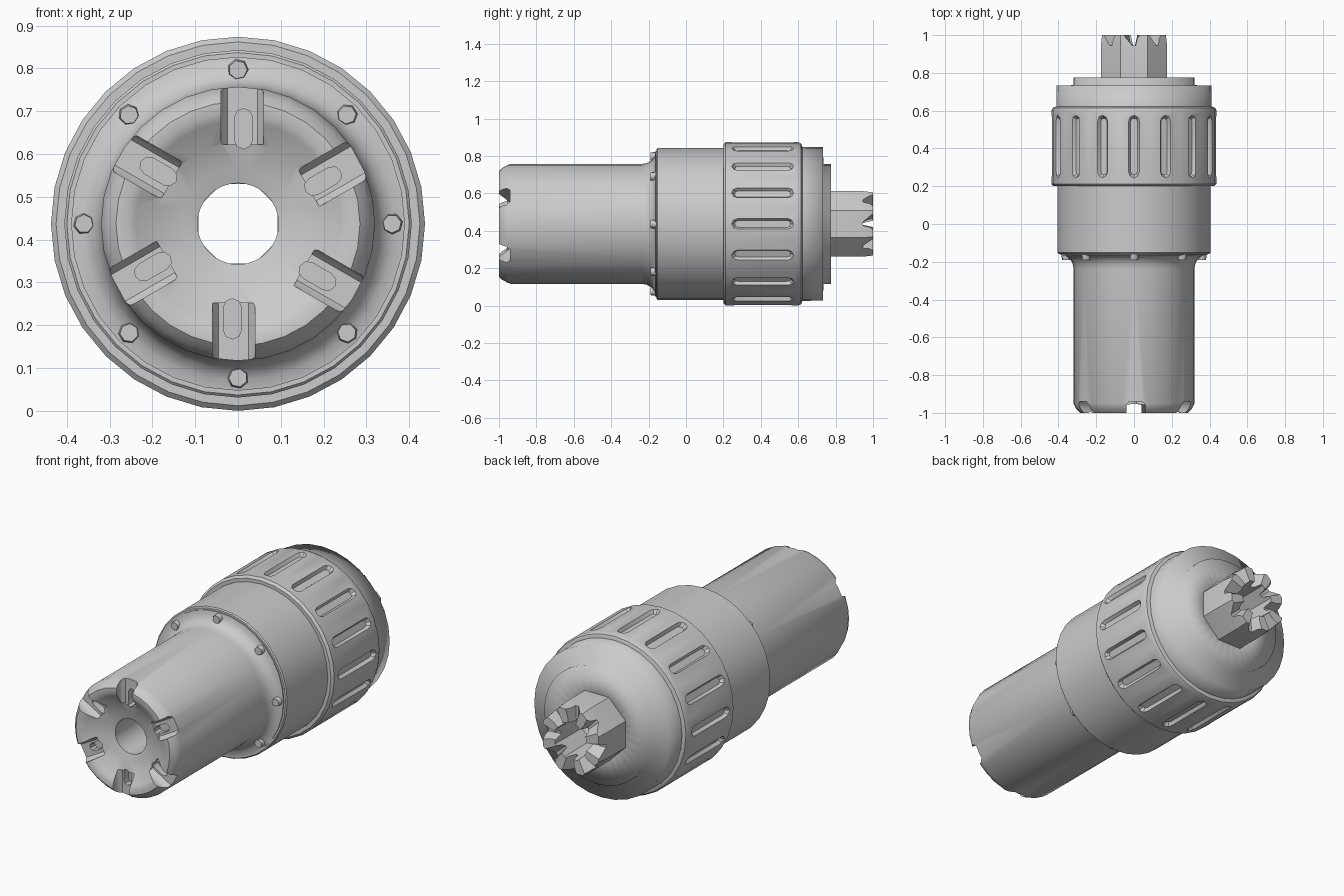
import bpy, bmesh, math
from mathutils import Matrix, Vector

if "Cube" in bpy.data.objects:
    bpy.data.objects.remove(bpy.data.objects["Cube"])

CZ = 0.437  # height of the tool axis, which runs along y


def finish(name, bm):
    bmesh.ops.recalc_face_normals(bm, faces=bm.faces)
    me = bpy.data.meshes.new(name)
    bm.to_mesh(me)
    bm.free()
    ob = bpy.data.objects.new(name, me)
    ob.location.z = CZ
    bpy.context.collection.objects.link(ob)
    return ob


def lathe(name, profile, segs=32, phase=0.0):
    """Closed (radius, y) profile spun round the y axis."""
    bm = bmesh.new()
    rings = []
    for i in range(segs):
        a = 2 * math.pi * i / segs + phase
        rings.append([bm.verts.new((r * math.sin(a), y, r * math.cos(a))) for r, y in profile])
    n = len(profile)
    for i in range(segs):
        p, q = rings[i], rings[(i + 1) % segs]
        for j in range(n):
            k = (j + 1) % n
            bm.faces.new((p[j], p[k], q[k], q[j]))
    return finish(name, bm)


def radial_lofts(name, loop_a, loop_b, count):
    """Solid between two loops, repeated round the axis."""
    bm = bmesh.new()
    for i in range(count):
        rot = Matrix.Rotation(2 * math.pi * i / count, 3, 'Y')
        a = [bm.verts.new(rot @ Vector(p)) for p in loop_a]
        b = [bm.verts.new(rot @ Vector(p)) for p in loop_b]
        bm.faces.new(a)
        bm.faces.new(b[::-1])
        for j in range(len(a)):
            k = (j + 1) % len(a)
            bm.faces.new((a[j], b[j], b[k], a[k]))
    return finish(name, bm)


def pill(w, h, n=4):
    """Rounded slot outline, half width w and half length h."""
    pts = []
    for i in range(2 * n + 2):
        top = i <= n
        a = math.pi * (i if top else i - 1) / n
        pts.append((w * math.cos(a), w * math.sin(a) + (h - w if top else w - h)))
    return pts


def cut(ob, cutter):
    cutter.hide_render = True
    m = ob.modifiers.new('cut', 'BOOLEAN')
    m.operation = 'DIFFERENCE'
    m.solver = 'EXACT'
    m.object = cutter
    select(ob)
    bpy.ops.object.modifier_apply(modifier=m.name)
    bpy.data.objects.remove(cutter, do_unlink=True)


def select(ob):
    bpy.ops.object.select_all(action='DESELECT')
    ob.select_set(True)
    bpy.context.view_layer.objects.active = ob


def smooth(ob, deg):
    select(ob)
    bpy.ops.object.shade_smooth_by_angle(angle=math.radians(deg))


# front barrel with chamfered rim, dished face and flared root
barrel = lathe('front_barrel', [
    (0.095, -0.15), (0.095, -0.93), (0.13, -0.94), (0.19, -0.955), (0.24, -0.99), (0.26, -1.0),
    (0.285, -1.0), (0.305, -0.98), (0.32, -0.95), (0.32, -0.24), (0.325, -0.21),
    (0.34, -0.183), (0.365, -0.167), (0.39, -0.163), (0.39, -0.15)])

# six radial drive slots, each with a small pocket in its floor
slot = [(-0.04, -1.1), (-0.04, -0.96), (-0.025, -0.94), (0.045, -0.94), (0.06, -0.96), (0.06, -1.1)]
cut(barrel, radial_lofts('slot_cutter', [(x, y, 0.185) for x, y in slot],
                         [(x, y, 0.4) for x, y in slot], 6))
pk = pill(0.021, 0.047)
cut(barrel, radial_lofts('pocket_cutter', [(x + 0.013, -1.05, z + 0.222) for x, z in pk],
                         [(x + 0.013, -0.9, z + 0.222) for x, z in pk], 6))
smooth(barrel, 40)

# studs around the barrel root
stud = [(0.027 * math.cos(i * math.pi / 3.5), 0.36 + 0.027 * math.sin(i * math.pi / 3.5)) for i in range(7)]
studs = radial_lofts('root_studs', [(x * 0.8, -0.19, 0.36 + (z - 0.36) * 0.8) for x, z in stud],
                     [(x, -0.15, z) for x, z in stud], 8)
smooth(studs, 60)

# plain collar
collar = lathe('collar', [(0.095, -0.158), (0.4, -0.158), (0.406, -0.152), (0.406, 0.205), (0.095, 0.205)])
smooth(collar, 40)

# grip band with sixteen lengthwise recesses
grip = lathe('grip_band', [(0.38, 0.2), (0.425, 0.2), (0.437, 0.212), (0.437, 0.6),
                           (0.43, 0.615), (0.412, 0.622), (0.38, 0.622)])
outer, inner = pill(0.034, 0.172), pill(0.018, 0.15)
cut(grip, radial_lofts('recess_cutter', [(x, y + 0.41, 0.416) for x, y in inner],
                       [(x, y + 0.41, 0.445) for x, y in outer], 16))
smooth(grip, 35)

# stepped rear cap, softly shaded across its step
cap = lathe('rear_cap', [(0.095, 0.205), (0.39, 0.205), (0.412, 0.3), (0.412, 0.58), (0.41, 0.732),
                         (0.32, 0.735), (0.32, 0.775), (0.095, 0.775)])
smooth(cap, 95)

# eight-sided spindle with V-cut end teeth
spindle = lathe('toothed_spindle', [(0.1, 0.77), (0.19, 0.77), (0.19, 0.94), (0.183, 1.0), (0.103, 1.0)],
                8, math.pi / 8)


def vee(r, w):
    return [(-w, 1.03, r), (w, 1.03, r), (w * 0.15, 0.945, r), (-w * 0.15, 0.945, r)]


cut(spindle, radial_lofts('tooth_cutter', vee(0.06, 0.022), vee(0.25, 0.085), 8))
smooth(spindle, 30)
